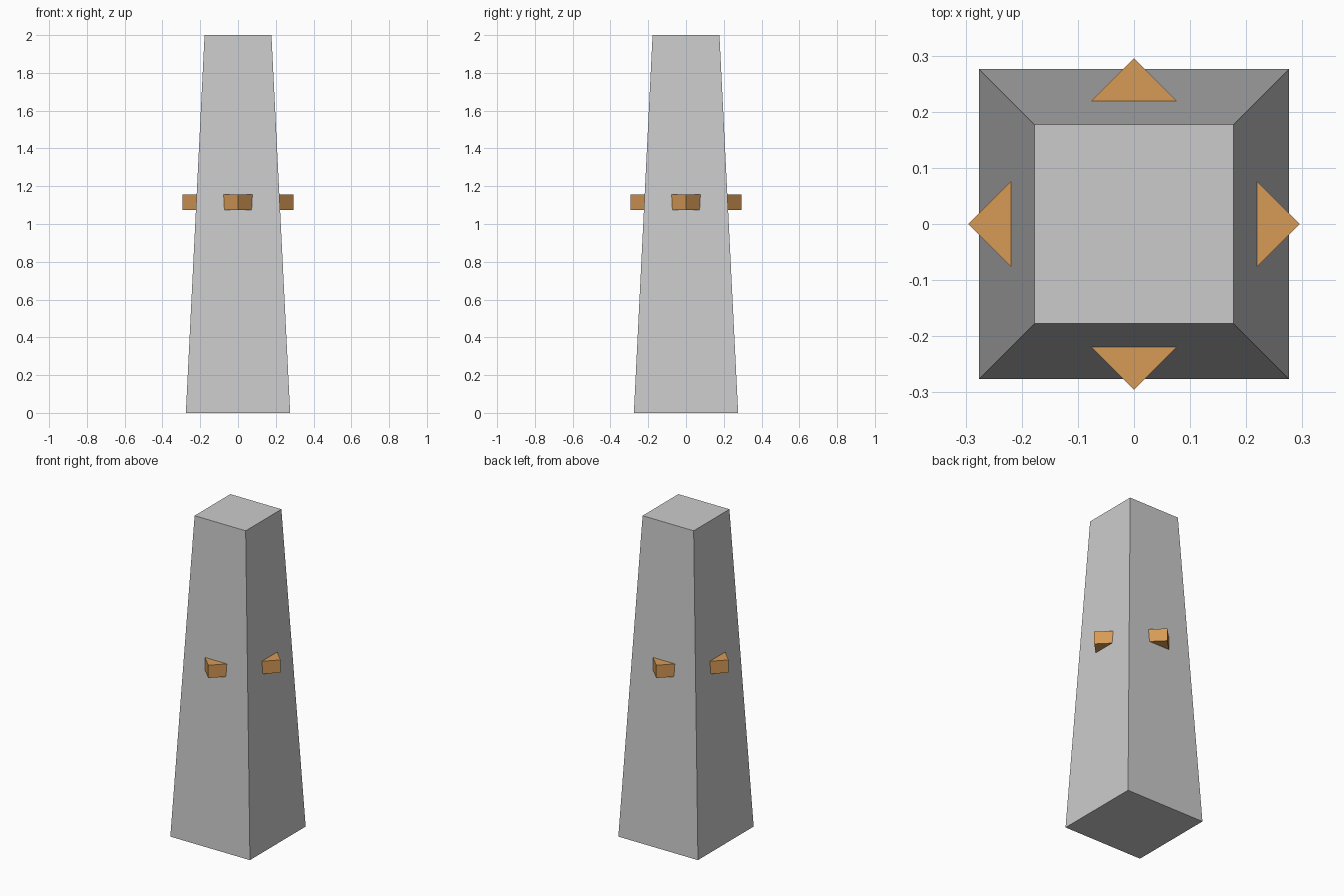
import bpy
import math

cube = bpy.data.objects.get("Cube")
if cube:
    bpy.data.objects.remove(cube, do_unlink=True)


def make_material(name, color):
    mat = bpy.data.materials.new(name)
    mat.use_nodes = True
    mat.diffuse_color = (*color, 1)
    mat.node_tree.nodes["Principled BSDF"].inputs["Base Color"].default_value = (*color, 1)
    return mat


def square_prism(name, r_bottom, r_top, z_low, z_high, mat, x=0, y=0, turn=0):
    """Four-sided prism; radii are measured to the corners."""
    bpy.ops.mesh.primitive_cone_add(
        vertices=4, radius1=r_bottom, radius2=r_top, depth=z_high - z_low,
        location=(x, y, (z_low + z_high) / 2), rotation=(0, 0, turn))
    obj = bpy.context.object
    obj.name = name
    obj.data.materials.append(mat)
    return obj


stone = make_material("grey stone", (0.6, 0.6, 0.6))
wood = make_material("orange wood", (0.68, 0.325, 0.092))

# Tapered square tower
root2 = math.sqrt(2)
square_prism("tower_body", 0.276 * root2, 0.177 * root2, 0, 2, stone, turn=math.pi / 4)

# Corner-out wooden blocks, half sunk into each wall
for i, side in enumerate(("left", "back", "right", "front")):
    a = i * math.pi / 2
    square_prism(side + "_block", 0.095, 0.095, 1.075, 1.155, wood,
                 x=0.2 * math.cos(a), y=0.2 * math.sin(a))
